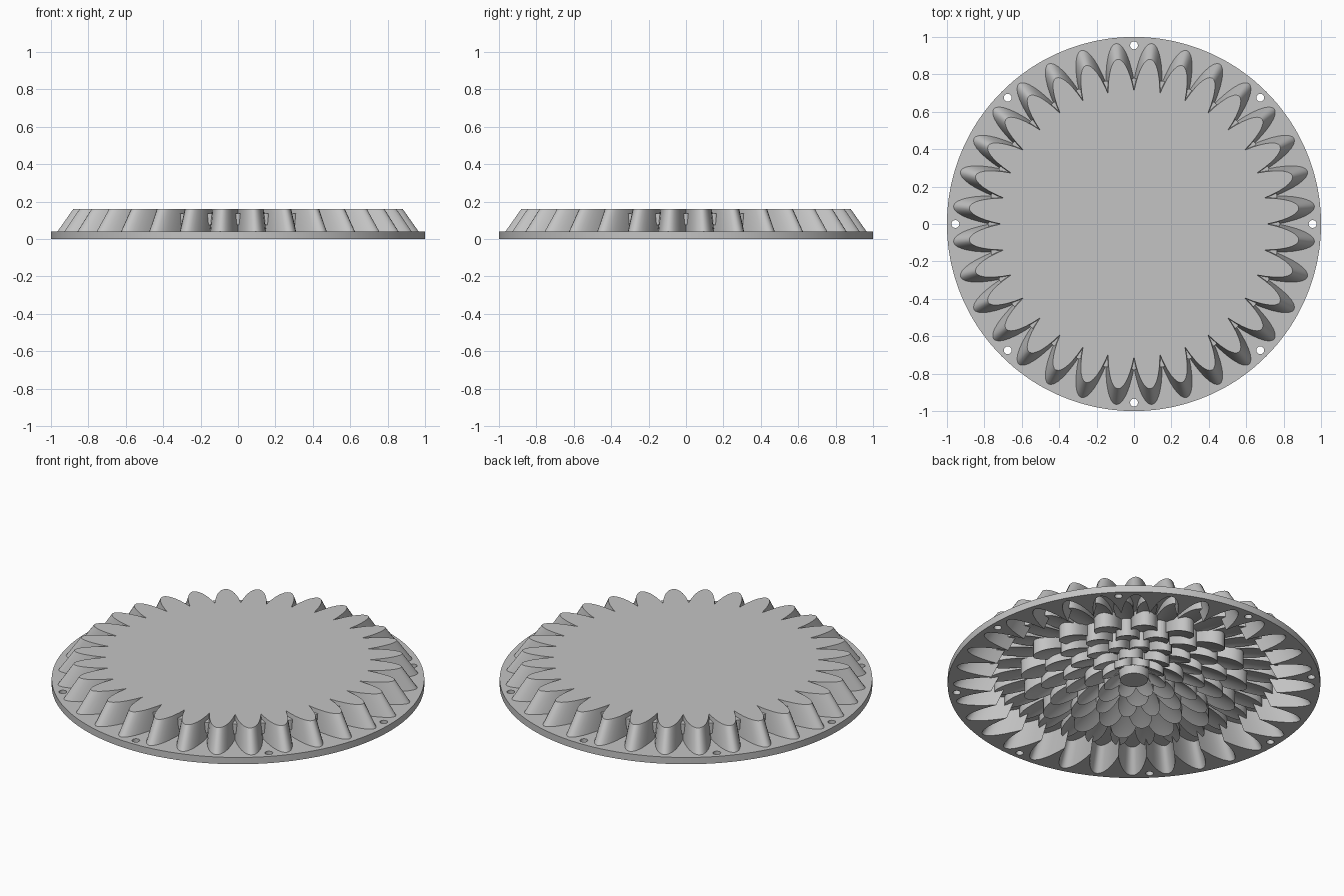
import bpy, bmesh, math
from mathutils import Matrix

cube = bpy.data.objects.get("Cube")
if cube:
    bpy.data.objects.remove(cube, do_unlink=True)

grey = bpy.data.materials.new("plain grey")
grey.use_nodes = True
grey.diffuse_color = (0.55, 0.55, 0.55, 1)
grey.node_tree.nodes["Principled BSDF"].inputs["Base Color"].default_value = grey.diffuse_color

PETALS = 32          # scallops around the shell
STEPS = 14           # outline points per scallop
CEILING = 0.125      # roof of the hollow underside


def make_object(name, bm, angle=30):
    bmesh.ops.recalc_face_normals(bm, faces=bm.faces)
    mesh = bpy.data.meshes.new(name)
    bm.to_mesh(mesh)
    bm.free()
    mesh.materials.append(grey)
    obj = bpy.data.objects.new(name, mesh)
    bpy.context.collection.objects.link(obj)
    smooth(obj, angle)
    return obj


def smooth(obj, angle):
    bpy.ops.object.select_all(action='DESELECT')
    bpy.context.view_layer.objects.active = obj
    obj.select_set(True)
    bpy.ops.object.shade_smooth_by_angle(angle=math.radians(angle))


def outline(bm, tip, valley, z):
    """Closed ring with parabolic scallops; equal tip and valley give a circle."""
    ring = []
    for i in range(PETALS * STEPS):
        t = 2 * (i % STEPS) / STEPS - 1
        r = tip - (tip - valley) * t * t
        a = math.tau * i / (PETALS * STEPS)
        ring.append(bm.verts.new((r * math.cos(a), r * math.sin(a), z)))
    return ring


def bridge(bm, a, b):
    for i in range(len(a)):
        j = (i + 1) % len(a)
        bm.faces.new((a[i], a[j], b[j], b[i]))


def cap(bm, ring):
    centre = bm.verts.new((0, 0, ring[0].co.z))
    for i in range(len(ring)):
        bm.faces.new((ring[i], ring[(i + 1) % len(ring)], centre))


# Scalloped shell with flange, hollow underneath
bm = bmesh.new()
rings = [outline(bm, *p) for p in (
    (0.885, 0.71, CEILING), (0.97, 0.77, 0), (1, 1, 0),
    (1, 1, 0.04), (0.97, 0.77, 0.04), (0.885, 0.71, 0.16))]
for a, b in zip(rings, rings[1:]):
    bridge(bm, a, b)
cap(bm, rings[0])
cap(bm, rings[-1])
shell = make_object("scalloped_shell", bm)

# Eight screw holes through the flange
bm = bmesh.new()
for k in range(8):
    a = math.tau * k / 8
    place = Matrix.Translation((0.955 * math.cos(a), 0.955 * math.sin(a), 0.02))
    bmesh.ops.create_cone(bm, cap_ends=True, segments=20, radius1=0.021,
                          radius2=0.021, depth=0.1, matrix=place)
cutter = make_object("hole_cutter", bm)
cutter.hide_render = True
cut = shell.modifiers.new("holes", 'BOOLEAN')
cut.operation = 'DIFFERENCE'
cut.solver = 'EXACT'
cut.object = cutter
bpy.context.view_layer.objects.active = shell
bpy.ops.object.modifier_apply(modifier=cut.name)
bpy.data.objects.remove(cutter, do_unlink=True)
smooth(shell, 30)


def petal_ring(name, count, offset, inner, tip, width, z_inner, z_tip, cup):
    """Ring of leaf-shaped ramps hanging from the ceiling, lowest at the tip."""
    bm = bmesh.new()
    rows, cols = 10, 8
    for k in range(count):
        turn = Matrix.Rotation(math.tau * (k + offset) / count, 4, 'Z')
        grid = []
        for i in range(rows + 1):
            u = math.sin(math.pi / 2 * i / rows)
            half = width * max(math.sqrt(1 - u ** 3), 0.06) * (0.6 + 0.4 * u)
            line = []
            for j in range(cols + 1):
                v = 2 * j / cols - 1
                z = z_inner + (z_tip - z_inner) * u + cup * (1 - v * v) * (1 - u ** 3)
                line.append(bm.verts.new((inner + (tip - inner) * u, half * v, z)))
            grid.append(line)
        faces = [bm.faces.new((grid[i][j], grid[i][j + 1], grid[i + 1][j + 1], grid[i + 1][j]))
                 for i in range(rows) for j in range(cols)]
        root = bmesh.ops.extrude_face_region(bm, geom=faces, use_keep_orig=True)
        top = [g for g in root["geom"] if isinstance(g, bmesh.types.BMVert)]
        for v in top:
            v.co.z = CEILING + 0.01
        bmesh.ops.transform(bm, matrix=turn, verts=top + [v for line in grid for v in line])
    return make_object(name, bm, 35)


# Tiers of petals, from the rim to the heart
petal_ring("rim_petals", 32, 0, 0.50, 0.78, 0.070, 0.115, 0.075, 0.010)
petal_ring("outer_petals", 16, 0.5, 0.36, 0.61, 0.095, 0.100, 0.020, 0.018)
petal_ring("second_petals", 16, 0, 0.26, 0.50, 0.085, 0.100, 0.018, 0.018)
petal_ring("middle_petals", 16, 0.5, 0.17, 0.38, 0.070, 0.100, 0.018, 0.016)
petal_ring("inner_petals", 8, 0, 0.09, 0.265, 0.085, 0.095, 0.018, 0.018)
petal_ring("heart_petals", 8, 0.5, 0.04, 0.175, 0.062, 0.090, 0.020, 0.014)

# Round flower heart
bm = bmesh.new()
bmesh.ops.create_cone(bm, cap_ends=True, segments=40, radius1=0.075, radius2=0.09,
                      depth=0.1, matrix=Matrix.Translation((0, 0, 0.08)))
make_object("flower_heart", bm)
